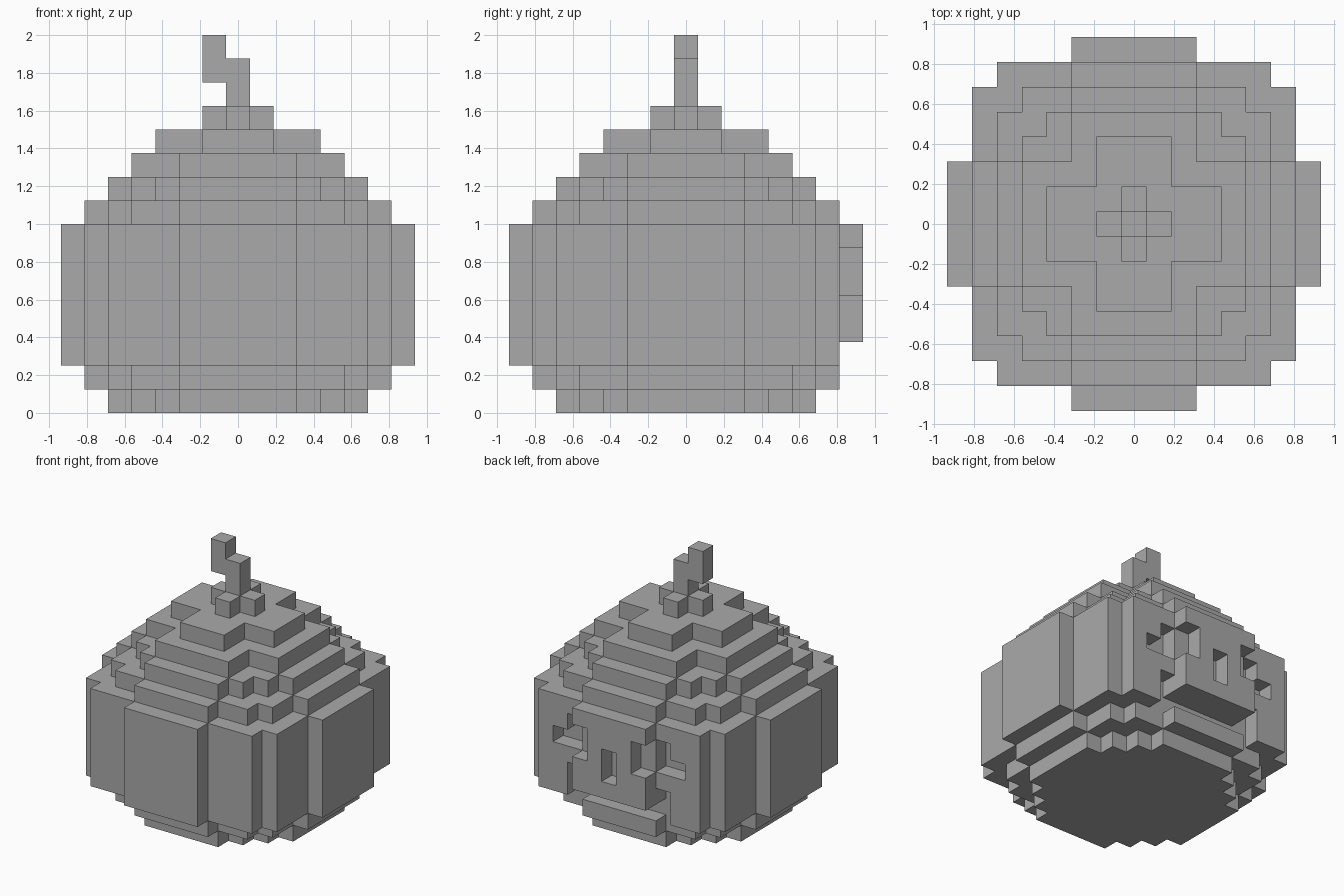
import bpy, bmesh
from mathutils import Vector

UNIT = 0.125  # edge length of one block

if "Cube" in bpy.data.objects:
    bpy.data.objects.remove(bpy.data.objects["Cube"], do_unlink=True)

grey = bpy.data.materials.new("plain_grey")
grey.use_nodes = True
colour = (0.4, 0.4, 0.4, 1)
grey.diffuse_color = colour
grey.node_tree.nodes["Principled BSDF"].inputs["Base Color"].default_value = colour


def box(x0, x1, y0, y1, z0, z1):
    """All block cells from the first to the last index, inclusive."""
    return {(x, y, z) for x in range(x0, x1 + 1)
            for y in range(y0, y1 + 1) for z in range(z0, z1 + 1)}


def layer(steps, z0, z1):
    """Stepped round layer: a union of centred rectangles, given by half widths."""
    cells = set()
    for a, b in steps:
        cells |= box(-a, a, -b, b, z0, z1) | box(-b, b, -a, a, z0, z1)
    return cells


def build(name, cells):
    """Make one clean shell around the cells, with flat areas merged."""
    bm = bmesh.new()
    for cell in cells:
        centre = Vector(cell) + Vector((0, 0, 0.5))
        for axis in range(3):
            for sign in (-1, 1):
                n = Vector((0, 0, 0))
                n[axis] = sign
                if tuple(int(c + d) for c, d in zip(cell, n)) in cells:
                    continue
                u = Vector((n.y, n.z, n.x))
                v = n.cross(u)
                corners = [(-1, -1), (1, -1), (1, 1), (-1, 1)]
                bm.faces.new([bm.verts.new((centre + (n + u * i + v * j) / 2) * UNIT)
                              for i, j in corners])
    bmesh.ops.remove_doubles(bm, verts=bm.verts, dist=UNIT / 100)
    bmesh.ops.dissolve_limit(bm, angle_limit=0.01, verts=bm.verts, edges=bm.edges)
    mesh = bpy.data.meshes.new(name)
    bm.to_mesh(mesh)
    bm.free()
    mesh.materials.append(grey)
    obj = bpy.data.objects.new(name, mesh)
    bpy.context.collection.objects.link(obj)
    return obj


# Rounded body, stacked from stepped layers
small = [(5, 2), (4, 3)]
medium = [(6, 2), (5, 4)]
large = [(7, 2), (6, 5)]
body = layer(small, 0, 0) | layer(medium, 1, 1) | layer(large, 2, 7)
body |= layer(medium, 8, 8) | layer(small, 9, 9)
body |= layer([(4, 2)], 10, 10) | layer([(3, 1)], 11, 11)

# Carved face on the back: nose, mouth, then mirrored eyes and mouth corners
body -= box(0, 0, 7, 7, 4, 5)
body -= box(-2, 2, 6, 7, 2, 2)
carved = box(2, 2, 7, 7, 5, 6) | box(3, 3, 6, 6, 5, 6) | box(4, 4, 6, 6, 5, 5)
carved |= box(3, 3, 6, 6, 2, 3)
body -= carved | {(-x, y, z) for x, y, z in carved}
build("pumpkin_body", body)

# Stem with a cross-shaped foot and a bent tip
stem = layer([(1, 0)], 12, 12) | box(0, 0, 0, 0, 13, 14) | box(-1, -1, 0, 0, 14, 15)
build("stem", stem)
